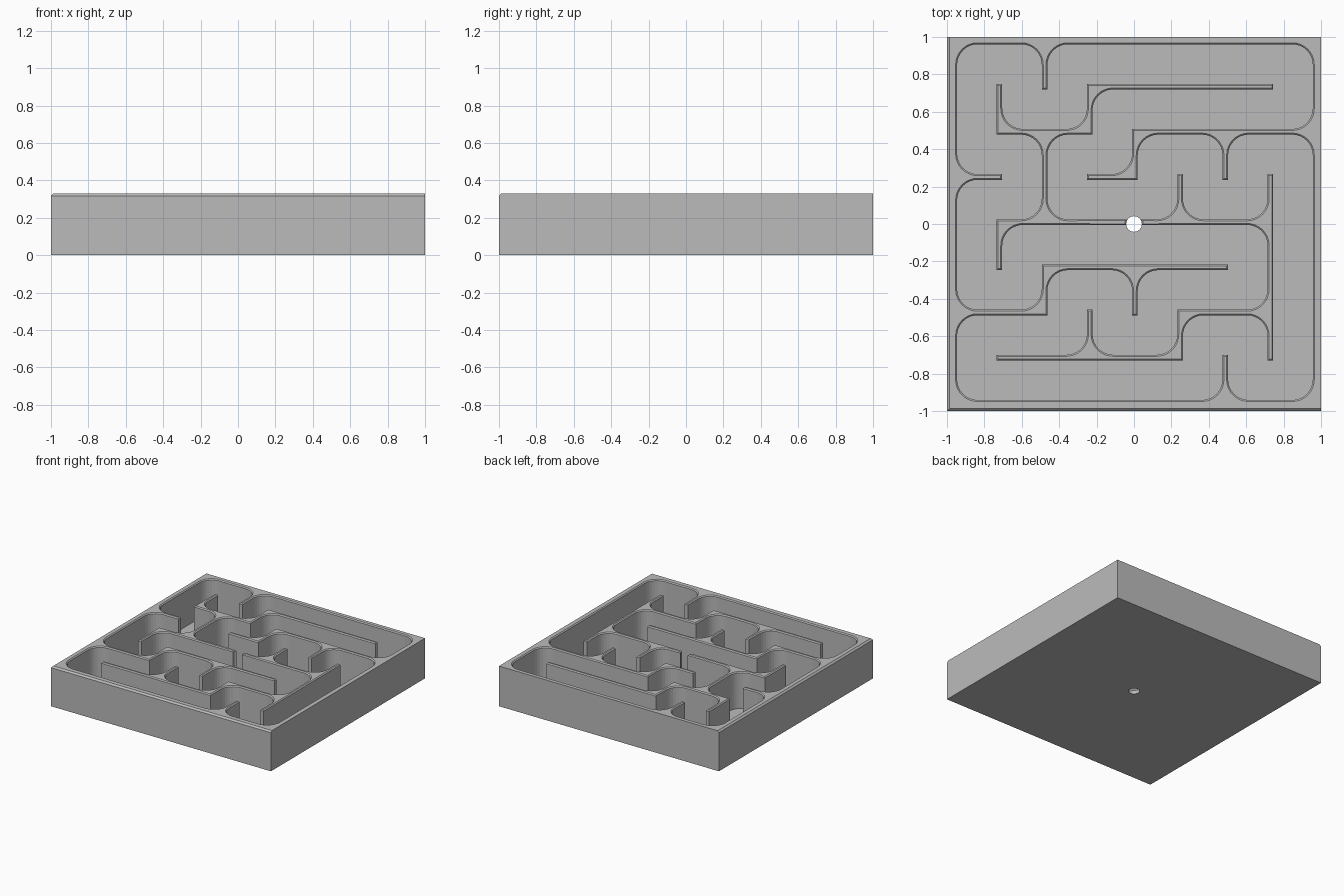
import bpy, bmesh, math
from mathutils import Vector
from mathutils.geometry import delaunay_2d_cdt

if "Cube" in bpy.data.objects:
    bpy.data.objects.remove(bpy.data.objects["Cube"])

PITCH, HALF, RADIUS = 0.2415, 0.015, 0.11
FLOOR, HEIGHT, CHAMFER, EDGE = 0.03, 0.33, 0.008, 0.013
HOLE = 0.042

# Maze wall centre lines, as polylines on the cell grid
walls = [
    [(-4, -4), (4, -4), (4, 4), (-4, 4), (-4, -4)],
    [(-3, 3), (-3, 2), (-1, 2), (-1, 3), (3, 3)],
    [(-2, 4), (-2, 3)],
    [(-2, 2), (-2, 0)],
    [(-4, 1), (-3, 1)],
    [(-1, 1), (0, 1), (0, 2), (4, 2)],
    [(2, 2), (2, 1)],
    [(-3, -1), (-3, 0), (3, 0)],
    [(1, 0), (1, 1)],
    [(3, 1), (3, -3)],
    [(-4, -2), (-2, -2), (-2, -1), (2, -1)],
    [(0, -1), (0, -2)],
    [(3, -2), (1, -2), (1, -3), (-3, -3)],
    [(-1, -3), (-1, -2)],
    [(2, -4), (2, -3)],
]


def node(i, j):
    return 0.005 + PITCH * i, 0.01 + PITCH * j


def rect(x0, y0, x1, y1):
    return [(x0, y0), (x1, y0), (x1, y1), (x0, y1)]


def inside(p, poly):
    hit = False
    for (ax, ay), (bx, by) in zip(poly, poly[1:] + poly[:1]):
        if (ay > p.y) != (by > p.y) and p.x < ax + (p.y - ay) * (bx - ax) / (by - ay):
            hit = not hit
    return hit


def fillet(i, j, sx, sy):
    """Concave quarter-round filling one inside corner of a wall junction."""
    x, y = node(i, j)
    reach = HALF + RADIUS
    pts = [(0, 0), (reach, 0)]
    for k in range(9):
        a = math.pi / 2 * k / 8
        pts.append((reach - RADIUS * math.sin(a), reach - RADIUS * math.cos(a)))
    pts.append((0, reach))
    return [(x + sx * u, y + sy * v) for u, v in pts]


# Plan shapes: outer rim, straight walls, rounded junctions
lo, hi = node(-4, -4), node(4, 4)
shapes = [rect(-1, -1, lo[0] + HALF, 1), rect(hi[0] - HALF, -1, 1, 1),
          rect(-1, -1, 1, lo[1] + HALF), rect(-1, hi[1] - HALF, 1, 1)]
arms = {}
for line in walls:
    for (i, j), (m, n) in zip(line, line[1:]):
        (ax, ay), (bx, by) = node(min(i, m), min(j, n)), node(max(i, m), max(j, n))
        ends = [max(-0.975, min(0.975, v)) for v in (ax - HALF, ay - HALF, bx + HALF, by + HALF)]
        shapes.append(rect(*ends))
        steps = abs(m - i) + abs(n - j)
        dx, dy = (m - i) // steps, (n - j) // steps
        for k in range(steps):
            here = (i + dx * k, j + dy * k)
            there = (here[0] + dx, here[1] + dy)
            arms.setdefault(here, set()).add((dx, dy))
            arms.setdefault(there, set()).add((-dx, -dy))
for (i, j), dirs in arms.items():
    for sx in (-1, 1):
        for sy in (-1, 1):
            if (sx, 0) in dirs and (0, sy) in dirs:
                shapes.append(fillet(i, j, sx, sy))
shapes = [[(round(x, 4), round(y, 4)) for x, y in s] for s in shapes]
hole = [(round(HOLE * math.cos(math.tau * k / 16), 4),
         round(HOLE * math.sin(math.tau * k / 16), 4)) for k in range(16)]

# Merge the plan into one triangulated layout
points, edges = [], []
for poly in shapes + [hole]:
    start, count = len(points), len(poly)
    points += [Vector(p) for p in poly]
    edges += [(start + k, start + (k + 1) % count) for k in range(count)]
plan = delaunay_2d_cdt(points, edges, [], 0, 1e-5)
flat, tris = plan[0], plan[2]

# Raise walls above the floor to form one solid tray
bm = bmesh.new()
levels = [0, FLOOR, HEIGHT - CHAMFER]
cache, sides, top = {}, {}, []


def vert(i, level):
    if (i, level) not in cache:
        cache[i, level] = bm.verts.new((flat[i].x, flat[i].y, levels[level]))
    return cache[i, level]


for tri in tris:
    centre = (flat[tri[0]] + flat[tri[1]] + flat[tri[2]]) / 3
    if inside(centre, hole):
        continue
    level = 2 if any(inside(centre, s) for s in shapes) else 1
    bm.faces.new([vert(i, 0) for i in reversed(tri)])
    face = bm.faces.new([vert(i, level) for i in tri])
    if level == 2:
        top.append(face)
    for a, b in zip(tri, tri[1:] + tri[:1]):
        sides.setdefault(frozenset((a, b)), []).append((level, a, b))
for users in sides.values():
    level, a, b = max(users)
    base = 0 if len(users) == 1 else min(users)[0]
    if base != level:
        bm.faces.new([vert(a, base), vert(b, base), vert(b, level), vert(a, level)])
bm.normal_update()

# Chamfer the upper edges; the rim is eased on its front and right sides only
rim = {v for f in top for v in f.verts if min(v.co.x, v.co.y) < -0.999}
for v in rim:
    v.co.z = HEIGHT - EDGE
bmesh.ops.inset_region(bm, faces=top, thickness=CHAMFER, depth=0,
                       use_even_offset=True, use_boundary=True)
for v in {v for f in top for v in f.verts}:
    v.co.z = HEIGHT
    for axis in (0, 1):
        if v.co[axis] > 0.985:
            v.co[axis] = 1
        elif v.co[axis] < -0.985:
            v.co[axis] = EDGE - 1
bmesh.ops.recalc_face_normals(bm, faces=bm.faces)

mesh = bpy.data.meshes.new("maze_tray")
bm.to_mesh(mesh)
bm.free()
tray = bpy.data.objects.new("maze_tray", mesh)
bpy.context.collection.objects.link(tray)

# Plain grey material
grey = bpy.data.materials.new("plain_grey")
grey.use_nodes = True
colour = (0.5, 0.5, 0.5, 1)
grey.diffuse_color = colour
grey.node_tree.nodes["Principled BSDF"].inputs["Base Color"].default_value = colour
mesh.materials.append(grey)
